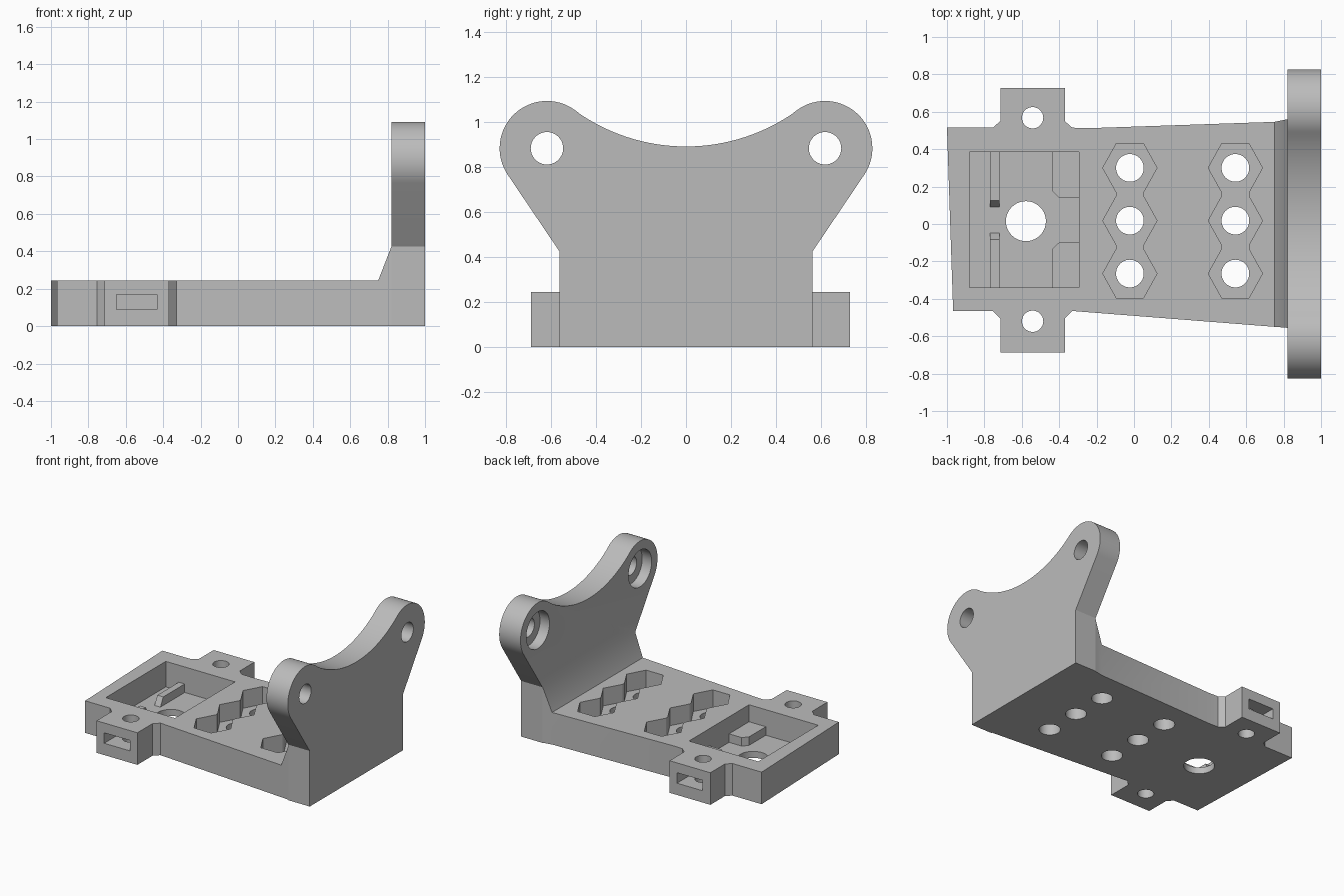
import bpy, bmesh
from math import radians, cos, sin
from mathutils import Vector

old = bpy.data.objects.get("Cube")
if old:
    bpy.data.objects.remove(old, do_unlink=True)

grey = bpy.data.materials.new("plain grey")
grey.use_nodes = True
grey.diffuse_color = (0.5, 0.5, 0.5, 1)
grey.node_tree.nodes["Principled BSDF"].inputs["Base Color"].default_value = (0.5, 0.5, 0.5, 1)

# Axis order used to place a flat outline (u, v) and its depth w
PLACE = {
    "z": lambda u, v, w: (u, v, w),
    "y": lambda u, v, w: (u, w, v),
    "x": lambda u, v, w: (w, u, v),
}


def prism(name, outline, low, high, axis="z"):
    """Solid made by extruding an outline along one axis."""
    bm = bmesh.new()
    put = PLACE[axis]
    face = bm.faces.new([bm.verts.new(put(u, v, low)) for u, v in outline])
    out = bmesh.ops.extrude_face_region(bm, geom=[face])
    verts = [g for g in out["geom"] if isinstance(g, bmesh.types.BMVert)]
    shift = Vector(put(0, 0, high - low))
    bmesh.ops.translate(bm, verts=verts, vec=shift)
    bmesh.ops.recalc_face_normals(bm, faces=bm.faces)
    mesh = bpy.data.meshes.new(name)
    bm.to_mesh(mesh)
    bm.free()
    mesh.materials.append(grey)
    obj = bpy.data.objects.new(name, mesh)
    bpy.context.collection.objects.link(obj)
    return obj


def arc(cu, cv, r, start, end, steps):
    angles = [radians(start + (end - start) * i / steps) for i in range(steps + 1)]
    return [(cu + r * cos(a), cv + r * sin(a)) for a in angles]


def circle(cu, cv, r, sides=40):
    return arc(cu, cv, r, 0, 360, sides)[:-1]


def rect(u0, u1, v0, v1):
    return [(u0, v0), (u1, v0), (u1, v1), (u0, v1)]


def combine(target, tool, operation):
    """Apply a boolean and remove the helper."""
    mod = target.modifiers.new("bool", "BOOLEAN")
    mod.operation = operation
    mod.solver = "EXACT"
    mod.object = tool
    bpy.context.view_layer.objects.active = target
    bpy.ops.object.modifier_apply(modifier=mod.name)
    bpy.data.objects.remove(tool, do_unlink=True)


# Base with two side lugs and tapering flanks
outline = [
    (-1, 0.515), (-0.755, 0.515), (-0.715, 0.55), (-0.715, 0.727), (-0.37, 0.727),
    (-0.37, 0.55), (-0.33, 0.515), (-0.25, 0.512), (0.75, 0.546), (0.82, 0.56), (0.9, 0.56),
    (0.9, -0.56), (0.82, -0.555), (-0.33, -0.465), (-0.37, -0.505), (-0.37, -0.687),
    (-0.715, -0.687), (-0.715, -0.505), (-0.755, -0.465), (-0.967, -0.465),
]
bracket = prism("bracket_body", outline, 0, 0.425)

# Trim the base down, leaving the sloped fillet at the upright
TOP = 0.245
trim = [(-2, TOP), (0.75, TOP), (0.82, 0.425), (0.82, 1), (-2, 1)]
combine(bracket, prism("trim", trim, -1, 1, "y"), "DIFFERENCE")

# Upright plate with two rounded ears and a concave top edge
EAR_Y, EAR_Z = 0.617, 0.882
half = [(0.562, 0), (0.562, 0.425)] + arc(EAR_Y, EAR_Z, 0.21, -34, 126, 32)
dip = arc(0, 1.73, 0.84, -54, -126, 32)[1:-1]
profile = half + dip + [(-y, z) for y, z in reversed(half)]
combine(bracket, prism("upright", profile, 0.82, 1, "x"), "UNION")

# Ear holes with counterbores on the inner side
for side in (-1, 1):
    y = side * EAR_Y
    combine(bracket, prism("ear_hole", circle(y, EAR_Z, 0.072), 0.7, 1.1, "x"), "DIFFERENCE")
    combine(bracket, prism("ear_bore", circle(y, EAR_Z, 0.14), 0.7, 0.9, "x"), "DIFFERENCE")

# Rectangular pocket with a round hole in its floor
FLOOR = 0.05
combine(bracket, prism("pocket", rect(-0.88, -0.295, -0.34, 0.385), FLOOR, 0.5), "DIFFERENCE")
combine(bracket, prism("pocket_hole", circle(-0.578, 0.015, 0.107), -0.1, 0.3), "DIFFERENCE")

# Lug holes and their flat side slots
for y, inner, outer in ((0.568, 0.46, 0.9), (-0.52, -0.9, -0.41)):
    combine(bracket, prism("lug_hole", circle(-0.542, y, 0.057), -0.1, 0.5), "DIFFERENCE")
    combine(bracket, prism("lug_slot", rect(-0.65, -0.433, 0.09, 0.17), inner, outer, "y"), "DIFFERENCE")

# Two rows of three linked hexagonal recesses with through holes
for x in (-0.022, 0.542):
    rows = (0.3, 0.018, -0.265)
    right = []
    for y in rows:
        right += [(0.072, y + 0.131), (0.145, y), (0.072, y - 0.131)]
    chain = [(x + u, v) for u, v in right] + [(x - u, v) for u, v in reversed(right)]
    combine(bracket, prism("hex_recess", chain, 0.11, 0.5), "DIFFERENCE")
    for y in rows:
        combine(bracket, prism("bolt_hole", circle(x, y, 0.074), -0.1, 0.3), "DIFFERENCE")

# Raised ribs and corner pads on the pocket floor, mirrored about its middle
MID, RAISED = 0.021, 0.115
parts = [bracket]
for side, word in ((1, "back"), (-1, "front")):
    rib = [(0.07, FLOOR), (0.105, RAISED), (0.364, RAISED), (0.364, FLOOR)]
    rib = [(MID + side * v, z) for v, z in rib]
    # the rib outline lies in the y-z plane
    parts.append(prism(word + "_rib", rib, -0.77, -0.72, "x"))
    pad = [(-0.295, 0.119), (-0.4, 0.119), (-0.437, 0.155), (-0.437, 0.364), (-0.295, 0.364)]
    pad = [(u, MID + side * v) for u, v in pad]
    parts.append(prism(word + "_pad", pad, FLOOR, RAISED))

# Smooth round walls, crisp edges
for obj in parts:
    bpy.ops.object.select_all(action="DESELECT")
    obj.select_set(True)
    bpy.context.view_layer.objects.active = obj
    bpy.ops.object.shade_smooth_by_angle(angle=radians(25))
